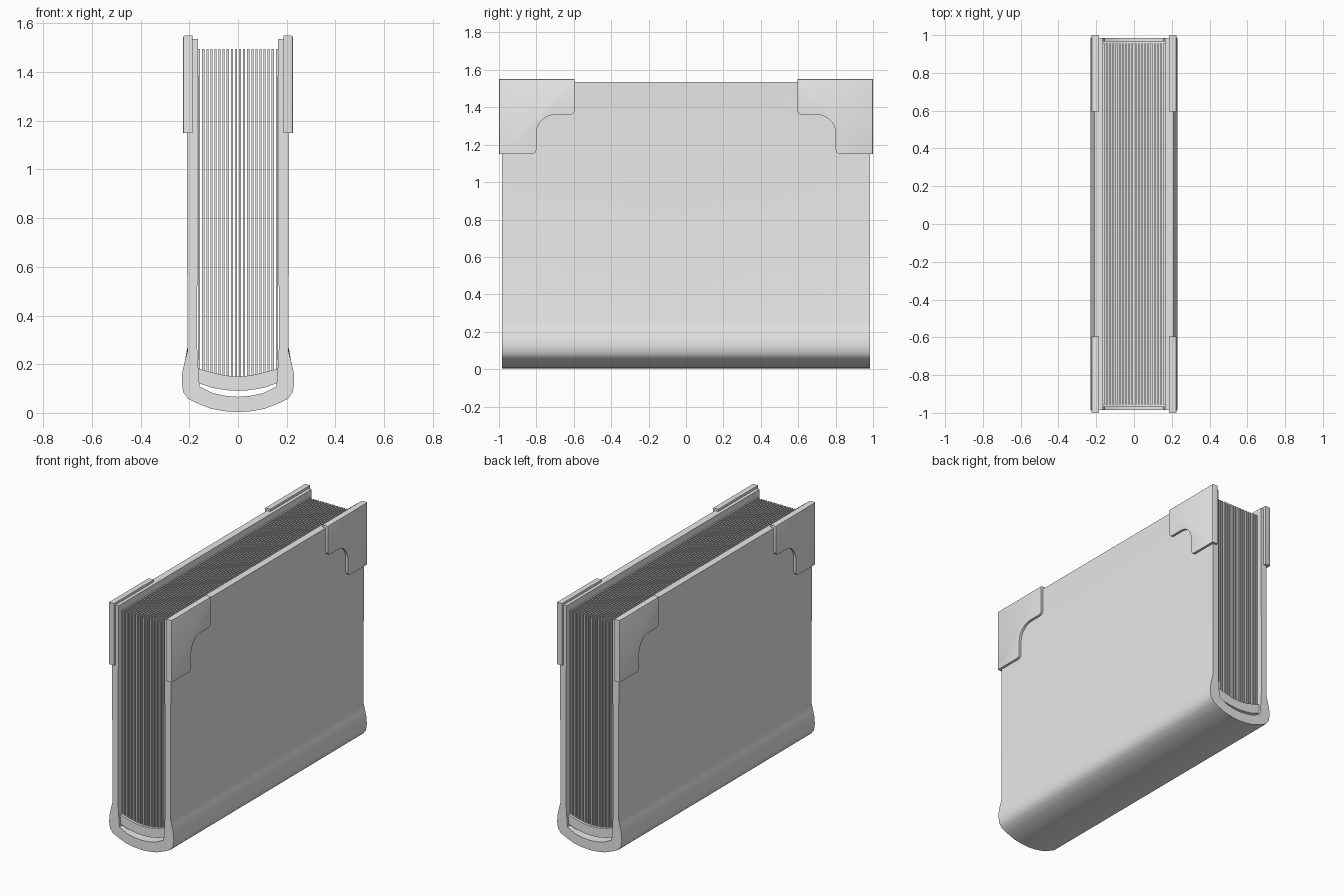
import bpy, bmesh, math

if "Cube" in bpy.data.objects:
    bpy.data.objects.remove(bpy.data.objects["Cube"])

grey = bpy.data.materials.new("plain grey")
grey.diffuse_color = (0.8, 0.8, 0.8, 1)
grey.use_nodes = True
grey.node_tree.nodes["Principled BSDF"].inputs["Base Color"].default_value = grey.diffuse_color


def finish(name, bm, angle=None):
    """Turn a bmesh into a named grey object, smooth if an angle is given."""
    bmesh.ops.recalc_face_normals(bm, faces=bm.faces)
    me = bpy.data.meshes.new(name)
    bm.to_mesh(me)
    bm.free()
    me.materials.append(grey)
    ob = bpy.data.objects.new(name, me)
    bpy.context.collection.objects.link(ob)
    if angle:
        bpy.context.view_layer.objects.active = ob
        ob.select_set(True)
        bpy.ops.object.shade_smooth_by_angle(angle=math.radians(angle))
        ob.select_set(False)
    return ob


def shell(name, outer, inner, ys, lift=None):
    """Sweep a strip between two x-z outlines along y, closing all sides."""
    bm = bmesh.new()
    loop = outer + inner[::-1]
    n, m = len(loop), len(outer)
    rings = [[bm.verts.new((x, y, z + (lift(x, y, z) if lift else 0))) for x, z in loop] for y in ys]
    for a, b in zip(rings, rings[1:]):
        for i in range(n):
            j = (i + 1) % n
            bm.faces.new((a[i], a[j], b[j], b[i]))
    for r in (rings[0], rings[-1]):
        for i in range(m - 1):
            bm.faces.new((r[i], r[i + 1], r[n - 2 - i], r[n - 1 - i]))
    return finish(name, bm, 35)


def mirrored(half):
    """Complete a half outline that ends on the centre line."""
    return half + [(-x, z) for x, z in half[-2::-1]]


# Cover: two boards joined by a rounded, bulging spine
outer = mirrored([(.21, 1.535), (.208, .26), (.218, .215), (.229, .165), (.231, .125), (.225, .085),
                  (.205, .058), (.16, .036), (.11, .017), (.055, .007), (0, .003)])
inner = mirrored([(.165, 1.535), (.168, .27), (.165, .21), (.162, .165), (.16, .14), (.159, .122),
                  (.157, .108), (.13, .094), (.1, .08), (.05, .07), (0, .066)])
shell("cover", outer, inner, [-.985, -.5, 0, .5, .985],
      lambda x, y, z: .018 * (1 - abs(y) / .985) - .008 if z == .26 else 0)

# Curved binding strip that holds the pages
top = mirrored([(.163, .182), (.11, .167), (.055, .154), (0, .149)])
low = mirrored([(.16, .122), (.11, .104), (.055, .094), (0, .09)])
shell("page_binding", top, low, [-.97, .97])

# Pages: thin separate sheets
bm = bmesh.new()
count, pitch = 20, .0168
for i in range(count):
    x = (i - (count - 1) / 2) * pitch
    z0 = .14 + .03 * (x / .163) ** 2
    r = bmesh.ops.create_cube(bm, size=1)["verts"]
    bmesh.ops.scale(bm, vec=(.0085, 1.91, 1.495 - z0), verts=r)
    bmesh.ops.translate(bm, vec=(x, 0, (1.495 + z0) / 2), verts=r)
finish("pages", bm)


def arc(cy, cz, r, a0, a1, n):
    return [(cy + r * math.cos(math.radians(a0 + (a1 - a0) * k / n)),
             cz + r * math.sin(math.radians(a0 + (a1 - a0) * k / n))) for k in range(n + 1)]


# Corner guards: notched plates with a rounded inside corner
guard = ([(1, 1.55), (1, 1.15)] + arc(.825, 1.175, .025, 270, 180, 4)
         + arc(.7, 1.26, .1, 0, 90, 8) + arc(.62, 1.385, .025, 270, 180, 4) + [(.595, 1.55)])
for sx, side in ((1, "right"), (-1, "left")):
    for sy, end in ((1, "back"), (-1, "front")):
        bm = bmesh.new()
        f = bm.faces.new([bm.verts.new((sx * .186, sy * y, z)) for y, z in guard])
        ext = bmesh.ops.extrude_face_region(bm, geom=[f])["geom"]
        vs = [g for g in ext if isinstance(g, bmesh.types.BMVert)]
        bmesh.ops.translate(bm, vec=(sx * .039, 0, 0), verts=vs)
        # soften the long outer edges
        rim = [e for e in bm.edges if all(abs(v.co.x) > .2 and (v.co.z > 1.54 or abs(v.co.y) > .99)
                                          for v in e.verts)]
        bmesh.ops.bevel(bm, geom=rim, offset=.006, segments=2, profile=.5, affect='EDGES')
        finish(f"corner_guard_{side}_{end}", bm, 35)
